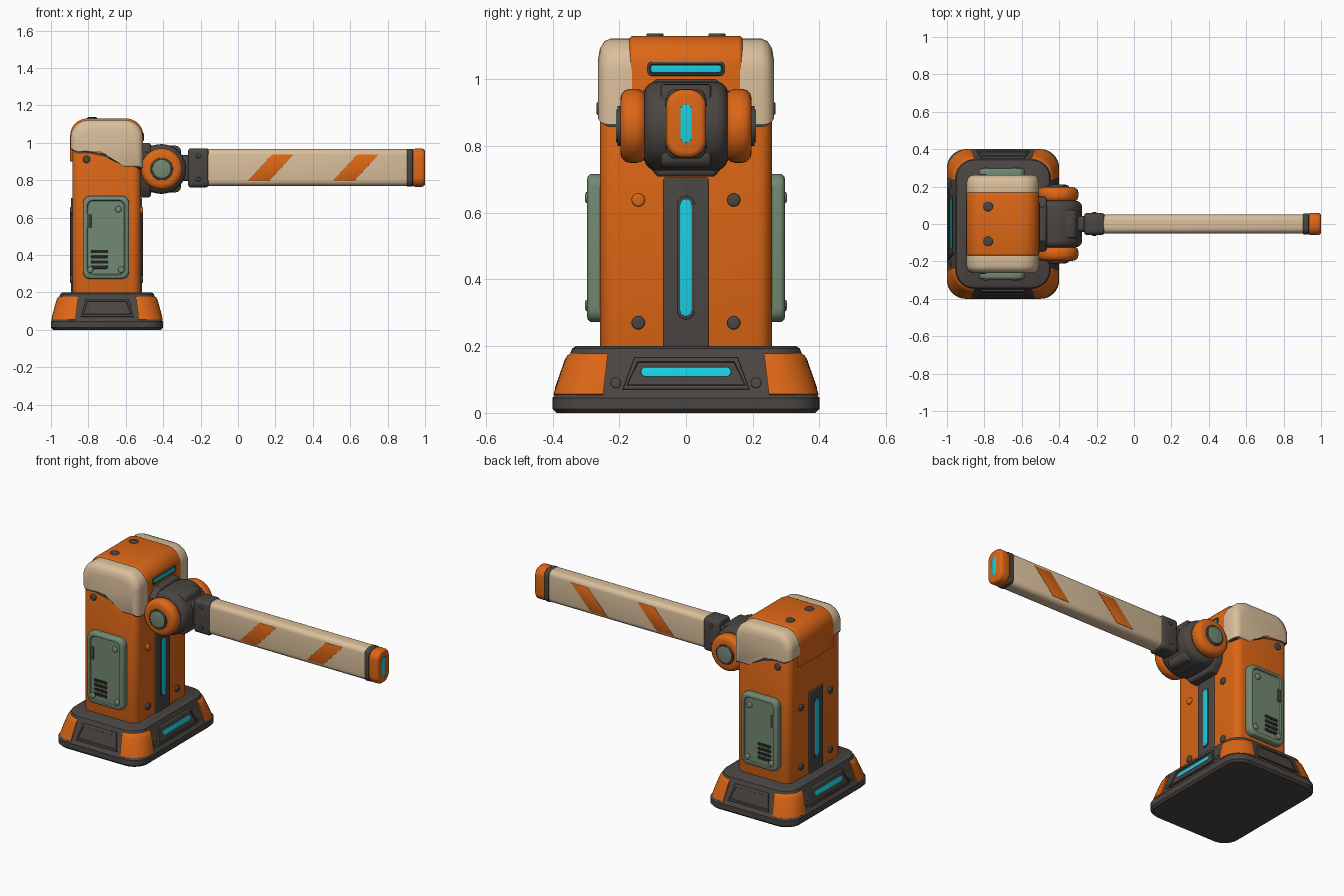
import bpy, bmesh, math

if "Cube" in bpy.data.objects:
    bpy.data.objects.remove(bpy.data.objects["Cube"])


def material(name, col):
    m = bpy.data.materials.new(name)
    m.diffuse_color = (*col, 1)
    m.use_nodes = True
    m.node_tree.nodes["Principled BSDF"].inputs["Base Color"].default_value = m.diffuse_color
    return m


ORANGE = material("orange paint", (0.72, 0.135, 0.008))
DARK = material("dark grey", (0.068, 0.060, 0.054))
CREAM = material("cream paint", (0.70, 0.52, 0.33))
GREEN = material("sage green", (0.17, 0.25, 0.17))
CYAN = material("cyan light", (0.01, 0.62, 0.75))
BLACK = material("vent black", (0.02, 0.018, 0.017))


def finish(name, bm, mat):
    bmesh.ops.recalc_face_normals(bm, faces=bm.faces)
    me = bpy.data.meshes.new(name)
    bm.to_mesh(me)
    bm.free()
    ob = bpy.data.objects.new(name, me)
    bpy.context.collection.objects.link(ob)
    me.materials.append(mat)
    bpy.ops.object.select_all(action='DESELECT')
    ob.select_set(True)
    bpy.context.view_layer.objects.active = ob
    bpy.ops.object.shade_smooth_by_angle(angle=math.radians(35))
    return ob


def loft(rings):
    """Skin a list of equal-length point rings and cap both ends."""
    bm = bmesh.new()
    vs = [[bm.verts.new(p) for p in r] for r in rings]
    n = len(vs[0])
    for a, b in zip(vs, vs[1:]):
        for i in range(n):
            j = (i + 1) % n
            bm.faces.new((a[i], a[j], b[j], b[i]))
    bm.faces.new(vs[0])
    bm.faces.new(vs[-1])
    return bm


def arc(cx, cy, r, a0, a1, n):
    return [(cx + r * math.cos(math.radians(a0 + (a1 - a0) * i / n)),
             cy + r * math.sin(math.radians(a0 + (a1 - a0) * i / n))) for i in range(n + 1)]


def rr(cu, cv, hu, hv, r, n=5):
    """Rounded rectangle."""
    r = min(r, hu * 0.999, hv * 0.999)
    pts = []
    for k, (su, sv) in enumerate(((1, 1), (-1, 1), (-1, -1), (1, -1))):
        pts += arc(cu + su * (hu - r), cv + sv * (hv - r), r, k * 90, k * 90 + 90, n)
    return pts


def circle(cu, cv, r, n=32):
    return arc(cu, cv, r, 0, 360 - 360 / n, n - 1)


AXES = {'x': lambda u, v, t: (t, u, v), 'y': lambda u, v, t: (u, t, v), 'z': lambda u, v, t: (u, v, t)}


def prism(name, pts, axis, a, b, mat, e=0.005, recess=None, pivot=None, shear=0):
    """Extrude a profile from a to b with rounded ends; recess = (rim width, depth) sinks face b."""
    us, vs = [p[0] for p in pts], [p[1] for p in pts]
    hu, hv = (max(us) - min(us)) / 2, (max(vs) - min(vs)) / 2
    cu, cv = pivot or (min(us) + hu, min(vs) + hv)
    d = 1 if b > a else -1
    e = min(e, abs(b - a) * 0.45)

    def ring(inset, t):
        su, sv = 1 - inset / hu, 1 - inset / hv
        out = []
        for u, v in pts:
            v2 = cv + (v - cv) * sv
            out.append(AXES[axis](cu + (u - cu) * su, v2, t - d * shear * (v2 - 0.06)))
        return out
    steps = [math.radians(x) for x in (0, 30, 60, 90)]
    rings = [ring(e * (1 - math.sin(s)), a + d * e * (1 - math.cos(s))) for s in steps]
    rings += [ring(e * (1 - math.cos(s)), b - d * e * (1 - math.sin(s))) for s in steps]
    if recess:
        w, h = recess
        rings += [ring(e + w, b), ring(e + w + h * 0.6, b - d * h)]
    return finish(name, loft(rings), mat)


def plan(z, hx, hy, r):
    return [(u, v, z) for u, v in rr(-0.7, 0, hx, hy, r, 8)]


# --- base plinth with orange corner guards
finish("base", loft([plan(0, .288, .388, .09), plan(.012, .3, .4, .1), plan(.045, .3, .4, .1),
                     plan(.06, .288, .388, .1), plan(.18, .254, .346, .1), plan(.193, .249, .341, .095),
                     plan(.2, .237, .33, .085)]), DARK)
for sx in (-1, 1):
    for sy in (-1, 1):
        bm = loft([plan(.05, .29, .39, .11), plan(.056, .2975, .3975, .115), plan(.10, .287, .383, .115),
                   plan(.155, .272, .364, .115), plan(.172, .264, .356, .11), plan(.183, .248, .34, .1)])
        for co, no in (((-.7 + sx * .175, 0, 0), (-sx, 0, -.12)), ((0, sy * .255, 0), (0, -sy, -.12))):
            g = bm.verts[:] + bm.edges[:] + bm.faces[:]
            cut = bmesh.ops.bisect_plane(bm, geom=g, plane_co=co, plane_no=no, clear_outer=True)
            bmesh.ops.holes_fill(bm, edges=[x for x in cut['geom_cut'] if isinstance(x, bmesh.types.BMEdge)])
        finish("corner_guard", bm, ORANGE)

# --- sloped base panels, lights and bolts
for s in (-1, 1):
    trap = [(-.19, .07), (.19, .07), (.155, .166), (-.155, .166)]
    prism("base_end_panel", trap, 'x', -.7 + s * .27, -.7 + s * .298, DARK, .004, (.008, .004), shear=.28)
    prism("base_light", rr(0, .123, .135, .014, .014), 'x', -.7 + s * .27, -.7 + s * .297, CYAN, .002, shear=.28)
    trap = [(-.84, .07), (-.56, .07), (-.585, .166), (-.815, .166)]
    prism("base_side_panel", trap, 'y', s * .36, s * .398, DARK, .004, (.008, .004), shear=.35)
    for y in (-.21, .21):
        prism("base_bolt", circle(y, .09, .016, 12), 'x', -.7 + s * .27, -.7 + s * .293, DARK, .004, shear=.28)

# --- column body, hood and cream side caps
prism("column", rr(-.703, 0, .183, .257, .045), 'z', .19, 1.0, ORANGE, .006)
hood = [(-.897, .90), (-.507, .86)] + arc(-.597, 1.04, .09, 0, 90, 8) + arc(-.807, 1.04, .09, 90, 180, 8)
prism("hood", hood, 'y', -.17, .17, ORANGE, .012)
cap = [(-.895, .97), (-.74, .97), (-.6, .865), (-.508, .865)] + \
    arc(-.603, 1.027, .095, 0, 90, 8) + arc(-.8, 1.027, .095, 90, 180, 8)
for s in (-1, 1):
    prism("side_cap", cap, 'y', s * .1, s * .263, CREAM, .038, pivot=(-.70, .92))
    seam = [(-.889, .962), (-.743, .962), (-.603, .857), (-.512, .857), (-.512, .90), (-.889, .99)]
    prism("cap_seam", seam, 'y', s * .18, s * .2585, DARK, .03, pivot=(-.70, .92))
    prism("hood_bolt", circle(-.78, s * .093, .026, 16), 'z', 1.1, 1.137, DARK, .005)
    prism("side_bolt", circle(-.81, .912, .02, 16), 'y', s * .24, s * .268, DARK, .006)
prism("hood_light_frame", rr(0, 1.031, .115, .021, .012), 'x', -.54, -.503, DARK, .004, (.002, .003))
prism("hood_light", rr(0, 1.031, .106, .011, .008), 'x', -.54, -.503, CYAN, .002)

# --- front and back spines with lights and bolts
for s in (-1, 1):
    face = -.703 + s * .183
    prism("spine", rr(0, .45, .068, .255, .008), 'x', face - s * .03, face + s * .008, DARK, .005)
    prism("spine_light_frame", rr(0, .465, .026, .185, .026), 'x', face - s * .03, face + s * .011, DARK, .003)
    prism("spine_light", rr(0, .465, .018, .176, .018), 'x', face - s * .03, face + s * .0125, CYAN, .002)
    for y in (-.143, .143):
        for z in (.27, .638):
            mat = ORANGE if (y < 0 and z > .5 and s > 0) else DARK
            prism("column_bolt", circle(y, z, .02, 16), 'x', face - s * .02, face + s * .012, mat, .006)

# --- green service hatches
for s in (-1, 1):
    prism("hatch", rr(-.706, .494, .124, .222, .04), 'y', s * .24, s * .296, GREEN, .014, (.008, .007))
    for i in range(4):
        prism("hatch_vent", rr(-.74, .335 + i * .028, .045, .009, .008), 'y', s * .28, s * .2925, BLACK, .002)
    prism("hatch_latch", rr(-.796, .582, .012, .038, .004), 'y', s * .28, s * .294, DARK, .002)
    for x, z in ((-.64, .645), (-.625, .322), (-.79, .322)):
        prism("hatch_bolt", circle(x, z, .017, 16), 'y', s * .28, s * .302, GREEN, .006)

# --- hinge
mount = [(-.13, .76), (-.085, .708), (.085, .708), (.13, .76), (.15, .90), (.145, .95), (.09, 1.0),
         (-.09, 1.0), (-.145, .95), (-.15, .90)]
prism("hinge_mount", mount, 'x', -.54, -.465, DARK, .015)
prism("hinge_barrel", circle(-.41, .86, .133, 40), 'y', -.125, .125, DARK, .035)
prism("hinge_block", rr(-.41, .86, .105, .125, .03), 'y', -.075, .075, DARK, .01)
for s in (-1, 1):
    prism("hinge_disc", circle(-.408, .86, .111, 40), 'y', s * .118, s * .197, ORANGE, .03)
    prism("hinge_ring", circle(-.408, .86, .06), 'y', s * .15, s * .206, DARK, .004)
    prism("hinge_hub", circle(-.408, .86, .05), 'y', s * .15, s * .21, GREEN, .005)

# --- arm: neck, collar, boom, stripes and tip
prism("arm_neck", rr(0, .865, .042, .07, .02), 'x', -.34, -.24, DARK, .005)
prism("arm_collar", rr(0, .866, .058, .104, .025), 'x', -.266, -.158, DARK, .012)
prism("boom", rr(0, .868, .05, .0985, .03), 'x', -.18, .92, CREAM, .003)
prism("tip_band", rr(0, .867, .055, .101, .035), 'x', .903, .935, DARK, .004)
prism("tip", rr(0, .867, .06, .102, .05, 8), 'x', .932, 1.0, ORANGE, .016)
prism("tip_light_frame", rr(0, .867, .024, .067, .022), 'x', .96, 1.0, DARK, .002)
prism("tip_light", rr(0, .867, .017, .058, .016), 'x', .96, 1.0005, CYAN, .001)
for s in (-1, 1):
    for x in (.05, .505):
        stripe = [(x, .795), (x + .115, .795), (x + .248, .938), (x + .133, .938)]
        prism("boom_stripe", stripe, 'y', s * .046, s * .0515, ORANGE, .0005)
    for z in (.805, .93):
        prism("collar_bolt", circle(-.212, z, .012, 12), 'y', s * .05, s * .063, DARK, .004)
